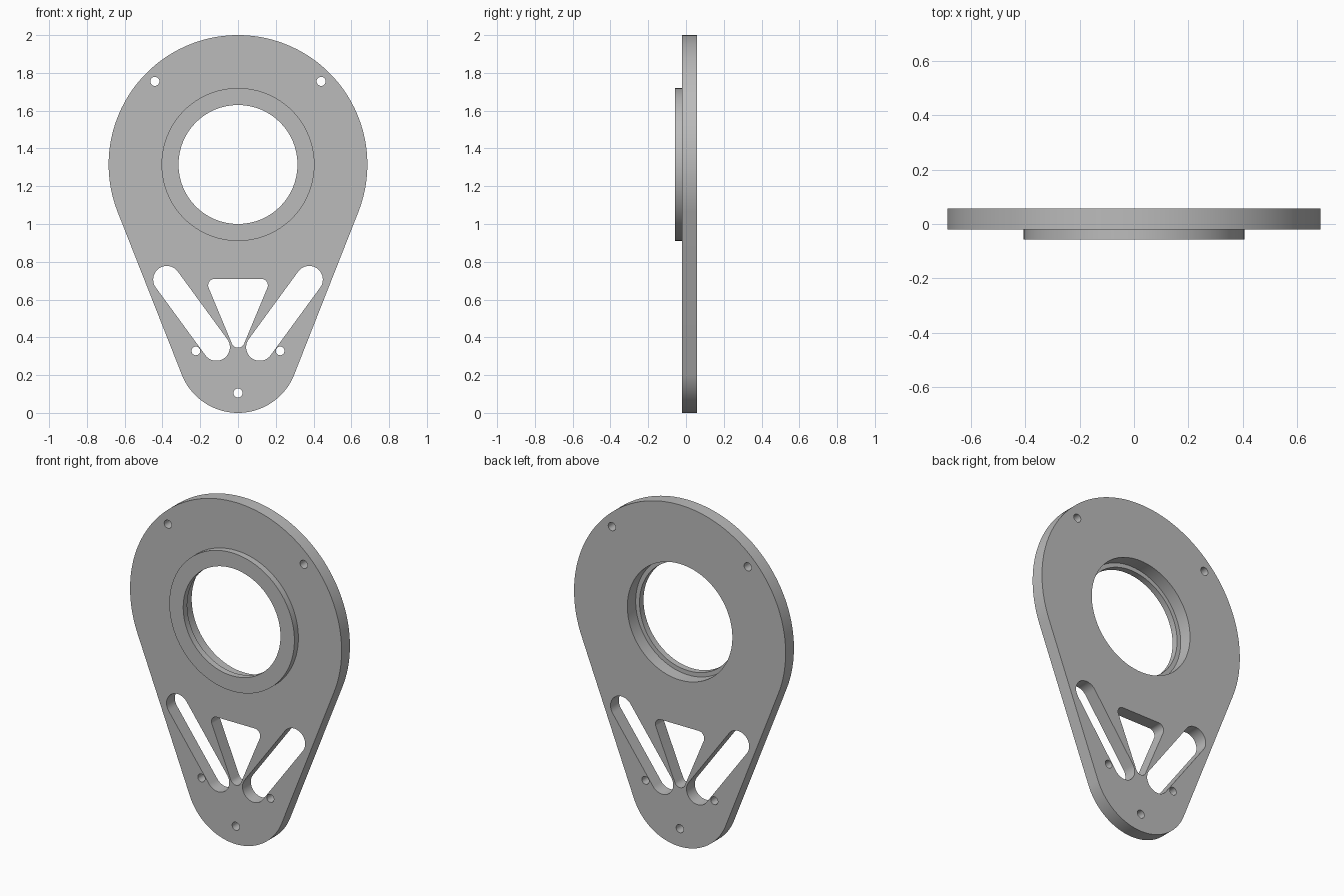
import bpy
import bmesh
import math

cube = bpy.data.objects.get("Cube")
if cube:
    bpy.data.objects.remove(cube, do_unlink=True)

# One plain grey finish
grey = bpy.data.materials.new("plain grey")
grey.use_nodes = True
grey.diffuse_color = (0.5, 0.5, 0.5, 1)
grey.node_tree.nodes["Principled BSDF"].inputs["Base Color"].default_value = (0.5, 0.5, 0.5, 1)


def circle(x, z, r, steps=96):
    turns = [math.tau * i / steps for i in range(steps)]
    return [(x + r * math.cos(t), z + r * math.sin(t)) for t in turns]


def belt(circles, steps=96):
    """Outline of a belt around circles (x, z, r) listed counter-clockwise."""
    def tangent(a, b):
        dx, dz = b[0] - a[0], b[1] - a[1]
        return math.atan2(dz, dx) - math.acos((a[2] - b[2]) / math.hypot(dx, dz))

    points = []
    for i, (x, z, r) in enumerate(circles):
        following = circles[(i + 1) % len(circles)]
        start = tangent(circles[i - 1], circles[i])
        sweep = (tangent(circles[i], following) - start) % math.tau
        count = max(4, math.ceil(steps * sweep / math.tau))
        for k in range(count + 1):
            t = start + sweep * k / count
            points.append((x + r * math.cos(t), z + r * math.sin(t)))
    return points


def cut_sheet(name, outlines, y_front, y_back):
    """Solid sheet from an outer outline followed by hole outlines."""
    curve = bpy.data.curves.new(name, 'CURVE')
    curve.dimensions = '2D'
    curve.fill_mode = 'BOTH'
    curve.extrude = (y_back - y_front) / 2
    for outline in outlines:
        spline = curve.splines.new('POLY')
        spline.points.add(len(outline) - 1)
        for point, (x, z) in zip(spline.points, outline):
            point.co = (x, z, 0, 1)
        spline.use_cyclic_u = True
    helper = bpy.data.objects.new(name + "_profile", curve)
    bpy.context.collection.objects.link(helper)
    bpy.context.view_layer.update()
    graph = bpy.context.evaluated_depsgraph_get()
    mesh = bpy.data.meshes.new_from_object(helper.evaluated_get(graph))
    bpy.data.objects.remove(helper, do_unlink=True)
    bpy.data.curves.remove(curve)

    # Stand the sheet upright and weld caps to walls
    bm = bmesh.new()
    bm.from_mesh(mesh)
    for v in bm.verts:
        x, z, depth = v.co
        v.co = (x, (y_front + y_back) / 2 - depth, z)
    bmesh.ops.remove_doubles(bm, verts=bm.verts, dist=0.0001)
    bmesh.ops.recalc_face_normals(bm, faces=bm.faces)
    bm.to_mesh(mesh)
    bm.free()
    mesh.name = name
    mesh.materials.clear()
    mesh.materials.append(grey)

    obj = bpy.data.objects.new(name, mesh)
    bpy.context.collection.objects.link(obj)
    bpy.ops.object.select_all(action='DESELECT')
    obj.select_set(True)
    bpy.context.view_layer.objects.active = obj
    bpy.ops.object.shade_smooth_by_angle(angle=math.radians(30))
    return obj


BORE_Z = 1.315
FRONT, STEP, BACK = -0.057, -0.02, 0.057

# Teardrop body with bearing pocket and lower screw hole
outlines = [
    belt([(0, 0.32, 0.32), (0, BORE_Z, 0.685)], 144),
    circle(0, BORE_Z, 0.34),
    circle(0, 0.105, 0.024, 24),
]
# Rounded triangular window
outlines.append(belt([(0, 0.38, 0.035), (0.123, 0.675, 0.035), (-0.123, 0.675, 0.035)], 40))
# Mirrored slanted slots and screw holes
for side in (-1, 1):
    outlines.append(belt([(side * 0.115, 0.348, 0.072), (side * 0.377, 0.706, 0.072)], 48))
    outlines.append(circle(side * 0.44, 1.755, 0.024, 24))
    outlines.append(circle(side * 0.223, 0.328, 0.023, 24))
cut_sheet("mounting_plate", outlines, STEP, BACK)

# Raised front collar, whose narrower bore forms the pocket lip
cut_sheet("front_collar", [circle(0, BORE_Z, 0.405), circle(0, BORE_Z, 0.315)], FRONT, STEP)
